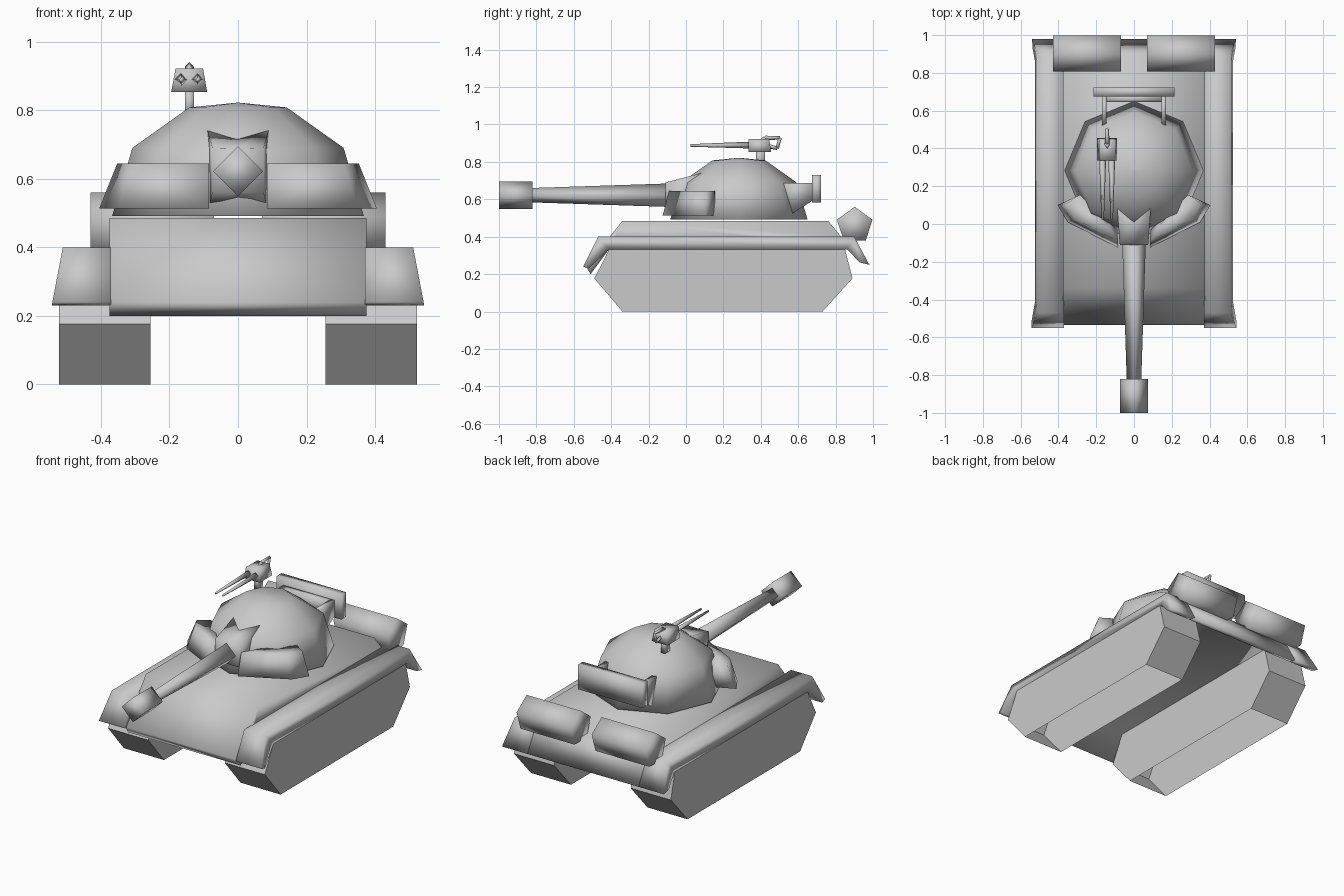
import bpy, bmesh, math
from mathutils import Vector

cube = bpy.data.objects.get("Cube")
if cube:
    bpy.data.objects.remove(cube, do_unlink=True)

COLOUR = (0.59, 0.59, 0.59, 1)
grey = bpy.data.materials.new("plain_grey")
grey.use_nodes = True
grey.diffuse_color = COLOUR
grey.node_tree.nodes["Principled BSDF"].inputs["Base Color"].default_value = COLOUR


def loft(name, rings, angle=180, open_side=None):
    """Skin equal-length point rings and cap both ends; open_side is left unskinned."""
    bm = bmesh.new()
    rows = [[bm.verts.new(p) for p in ring] for ring in rings]
    n = len(rows[0])
    for a, b in zip(rows, rows[1:]):
        for i in range(n):
            if i != open_side:
                j = (i + 1) % n
                bm.faces.new((a[i], a[j], b[j], b[i]))
    bm.faces.new(rows[0])
    bm.faces.new(rows[-1])
    bmesh.ops.recalc_face_normals(bm, faces=bm.faces[:])
    mesh = bpy.data.meshes.new(name)
    bm.to_mesh(mesh)
    bm.free()
    mesh.materials.append(grey)
    ob = bpy.data.objects.new(name, mesh)
    bpy.context.collection.objects.link(ob)
    bpy.ops.object.select_all(action='DESELECT')
    ob.select_set(True)
    bpy.context.view_layer.objects.active = ob
    bpy.ops.object.shade_smooth_by_angle(angle=math.radians(angle))


def slab(name, profile, x0, x1, angle=180, open_side=None):
    """Extrude a (y, z) profile along x."""
    loft(name, [[(x, y, z) for y, z in profile] for x in (x0, x1)], angle, open_side)


def box(name, x0, x1, y0, y1, z0, z1):
    slab(name, [(y0, z0), (y1, z0), (y1, z1), (y0, z1)], x0, x1)


def bar(name, p, q, r0, r1, sides=4):
    """Tapered straight bar from p to q."""
    p, q = Vector(p), Vector(q)
    d = (q - p).normalized()
    u = Vector((1, 0, 0)) if abs(d.x) < 0.9 else Vector((0, 0, 1))
    u = (u - d * u.dot(d)).normalized()
    v = d.cross(u)
    spin = [2 * math.pi * i / sides for i in range(sides)]
    loft(name, [[c + (u * math.cos(t) + v * math.sin(t)) * r for t in spin]
                for c, r in ((p, r0), (q, r1))])


# Hull shell with sloping nose and tail
slab("hull", [(-0.34, 0.485), (-0.535, 0.24), (-0.51, 0.2), (-0.41, 0.335), (0.86, 0.335),
              (0.93, 0.262), (0.98, 0.25), (0.895, 0.4), (0.83, 0.4), (0.76, 0.485)],
     -0.375, 0.375)

fender = [(-0.47, 0.4), (-0.55, 0.24), (-0.52, 0.23), (-0.41, 0.333), (0.86, 0.333),
          (0.93, 0.262), (0.98, 0.25), (0.9, 0.4)]
track = [(-0.34, 0), (0.73, 0), (0.89, 0.177), (0.85, 0.335), (-0.41, 0.335), (-0.49, 0.177)]

for side, s in (("right", -1), ("left", 1)):
    # Running gear, open underneath, and splayed fenders
    slab(side + "_track", track, s * 0.255, s * 0.522, 30, 0)
    loft(side + "_fender",
         [[(s * 0.37, y, z) for y, z in fender],
          [(s * (0.511 + 0.19 * (0.4 - z)), y, z) for y, z in fender]])

    # Five-sided rear drum
    bar(side + "_rear_drum", (s * 0.07, 0.902, 0.46), (s * 0.43, 0.902, 0.46), 0.1, 0.1, 5)

    # Angled cheek armour on the turret
    low = [(0.085, -0.125), (0.35, 0.01), (0.405, 0.1), (0.285, 0.155), (0.09, 0.0)]
    high = [(0.085, -0.09), (0.31, 0.025), (0.352, 0.11), (0.285, 0.155), (0.14, 0.0)]
    loft(side + "_cheek_armour",
         [[(s * x, y, 0.513) for x, y in low], [(s * x, y, 0.645) for x, y in high]])

    # Rear rack arm
    slab(side + "_rack_arm", [(0.51, 0.688), (0.68, 0.688), (0.68, 0.595), (0.57, 0.525)],
         s * 0.145, s * 0.17)

# Rear rack crossbar and plate
box("rack_crossbar", -0.145, 0.145, 0.645, 0.68, 0.595, 0.688)
box("rack_plate", -0.215, 0.215, 0.675, 0.722, 0.583, 0.73)

# Eight-sided turret dome
dome = [(0.367, 0.492), (0.308, 0.69), (0.142, 0.808), (0.002, 0.822)]
loft("turret", [[(r * math.cos(i * math.pi / 4), 0.283 + r * math.sin(i * math.pi / 4), z)
                 for i in range(8)] for r, z in dome])

# Gun mantlet with notched top edge
loft("mantlet", [
    [(-0.075, -0.11, 0.69), (0, -0.11, 0.688), (0.075, -0.11, 0.69),
     (0.075, -0.11, 0.56), (0, -0.11, 0.56), (-0.075, -0.11, 0.56)],
    [(-0.09, 0.1, 0.745), (0, 0.05, 0.724), (0.09, 0.1, 0.745),
     (0.085, 0.0, 0.513), (0, 0.0, 0.525), (-0.085, 0.0, 0.513)]])

# Main gun
bar("main_barrel", (0, -0.05, 0.622), (0, -0.84, 0.622), 0.064, 0.038)
bar("muzzle", (0, -0.82, 0.622), (0, -1.0, 0.622), 0.073, 0.073)

# Roof gun on its post
box("roof_gun_post", -0.155, -0.129, 0.375, 0.422, 0.78, 0.86)
loft("roof_gun_body", [
    [(-0.195, 0.335, 0.853), (-0.09, 0.335, 0.853), (-0.09, 0.455, 0.853), (-0.195, 0.455, 0.853)],
    [(-0.182, 0.335, 0.922), (-0.102, 0.335, 0.922), (-0.102, 0.445, 0.922), (-0.182, 0.445, 0.922)]])
for side, x in (("right", -0.166), ("left", -0.118)):
    bar(side + "_roof_barrel", (x, 0.34, 0.89), (x, 0.025, 0.888), 0.018, 0.007)

# Roof gun handle loop
loop = [(0.405, 0.91, 0.013), (0.425, 0.927, 0.013), (0.503, 0.93, 0.009),
        (0.488, 0.872, 0.009), (0.44, 0.885, 0.012)]
for i, ((y0, z0, r0), (y1, z1, r1)) in enumerate(zip(loop, loop[1:])):
    bar("roof_gun_handle_%d" % (i + 1), (-0.142, y0, z0), (-0.142, y1, z1), r0, r1)
